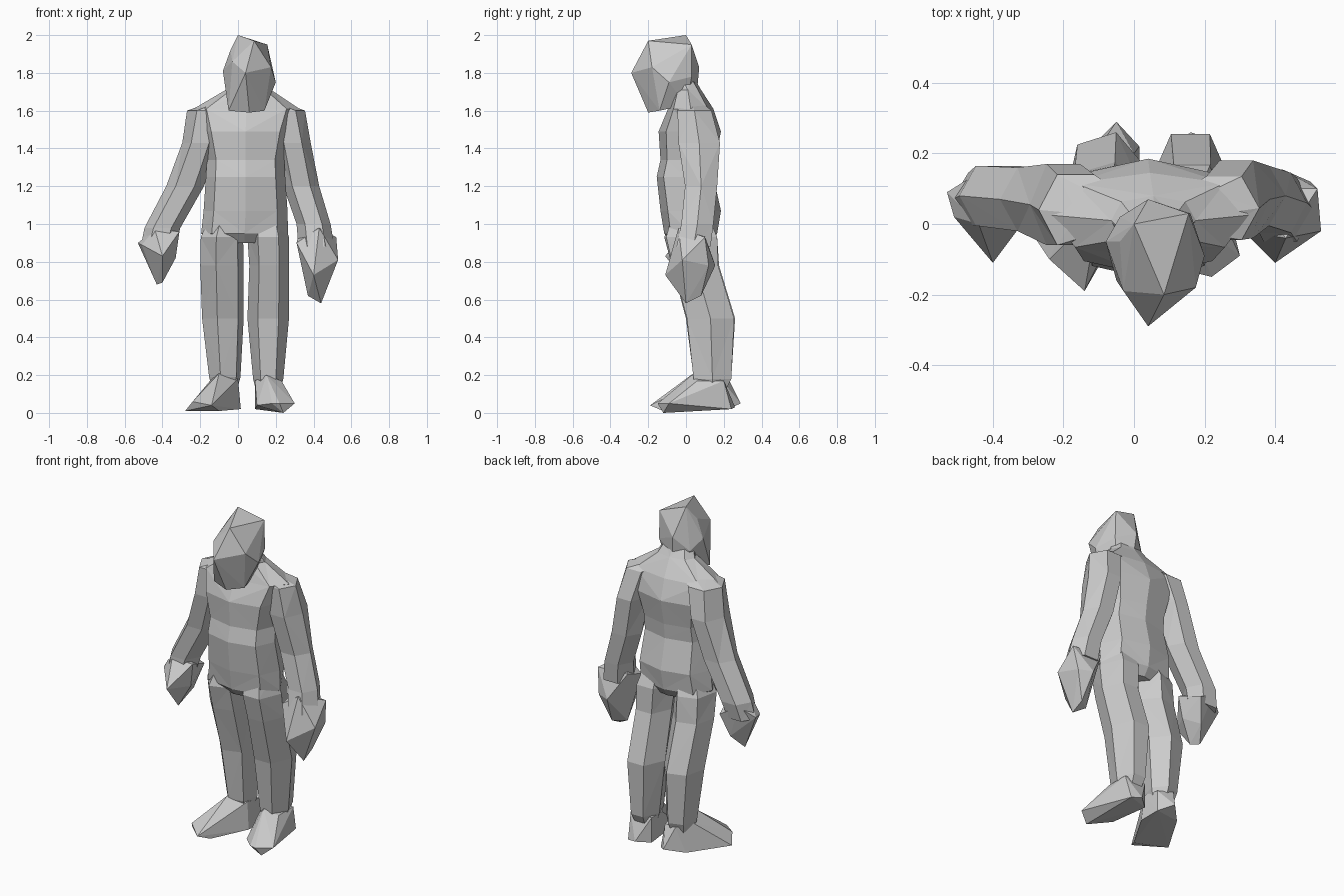
import bpy, bmesh, math


def finish(name, bm):
    bmesh.ops.recalc_face_normals(bm, faces=bm.faces[:])
    me = bpy.data.meshes.new(name)
    bm.to_mesh(me)
    bm.free()
    ob = bpy.data.objects.new(name, me)
    bpy.context.collection.objects.link(ob)
    return ob


def loft(name, sections, sides=6, power=1.0, phase=0.0):
    """Horizontal rings (cx, cy, cz, rx, ry) skinned into a closed faceted tube."""
    bm = bmesh.new()
    angles = [2 * math.pi * i / sides + math.radians(phase) for i in range(sides)]
    fit_x = max(abs(math.cos(a)) for a in angles)
    fit_y = max(abs(math.sin(a)) for a in angles)
    rings = []
    for cx, cy, cz, rx, ry in sections:
        ring = []
        for a in angles:
            c, s = math.cos(a) / fit_x, math.sin(a) / fit_y
            ring.append(bm.verts.new((cx + rx * math.copysign(abs(c) ** power, c),
                                      cy + ry * math.copysign(abs(s) ** power, s), cz)))
        rings.append(ring)
    for k, (lo, hi) in enumerate(zip(rings, rings[1:])):
        for i in range(sides):
            j = (i + 1) % sides
            # alternate the diagonals for an irregular triangulated skin
            if (i + k) % 2:
                bm.faces.new((lo[i], lo[j], hi[j]))
                bm.faces.new((lo[i], hi[j], hi[i]))
            else:
                bm.faces.new((lo[i], lo[j], hi[i]))
                bm.faces.new((lo[j], hi[j], hi[i]))
    bm.faces.new(rings[0])
    bm.faces.new(rings[-1])
    return finish(name, bm)


def hull(name, points):
    bm = bmesh.new()
    for p in points:
        bm.verts.new(p)
    bmesh.ops.convex_hull(bm, input=bm.verts[:])
    loose = [v for v in bm.verts if not v.link_faces]
    bmesh.ops.delete(bm, geom=loose, context='VERTS')
    return finish(name, bm)


# torso: crotch, hips, waist, ribs, chest, shoulders, neck
loft("torso", [
    (0.035, 0.03, 0.90, 0.16, 0.10),
    (0.035, 0.025, 0.95, 0.23, 0.14),
    (0.04, 0.025, 1.07, 0.222, 0.16),
    (0.04, -0.005, 1.25, 0.21, 0.15),
    (0.04, 0.01, 1.34, 0.205, 0.145),
    (0.04, 0.02, 1.49, 0.24, 0.165),
    (0.045, 0.025, 1.61, 0.28, 0.12),
    (0.055, 0.01, 1.71, 0.12, 0.07),
    (0.055, -0.03, 1.78, 0.08, 0.07),
], sides=8, power=0.8)

# head
hull("head", [
    (0.0, 0.0, 2.0), (0.085, -0.2, 1.97), (0.155, 0.03, 1.95), (0.04, 0.07, 1.83),
    (-0.04, -0.05, 1.92), (-0.08, -0.05, 1.81), (-0.05, -0.16, 1.60), (-0.03, -0.19, 1.86),
    (0.04, -0.29, 1.80), (0.06, -0.2, 1.59), (0.14, -0.14, 1.60), (0.20, -0.09, 1.75),
    (0.175, -0.18, 1.83), (0.05, 0.06, 1.72), (0.0, 0.0, 1.63), (0.12, 0.0, 1.63),
    (0.16, 0.03, 1.78), (-0.04, 0.02, 1.75),
])

# arms, hand end last
loft("left_arm", [
    (-0.08, 0.03, 1.64, 0.08, 0.06),
    (-0.165, 0.04, 1.60, 0.105, 0.10),
    (-0.20, 0.055, 1.43, 0.095, 0.115),
    (-0.28, 0.07, 1.20, 0.10, 0.09),
    (-0.40, 0.08, 0.98, 0.095, 0.085),
    (-0.425, 0.07, 0.88, 0.09, 0.075),
])
loft("right_arm", [
    (0.17, 0.03, 1.64, 0.08, 0.06),
    (0.255, 0.045, 1.60, 0.10, 0.09),
    (0.29, 0.07, 1.43, 0.095, 0.11),
    (0.335, 0.08, 1.20, 0.095, 0.085),
    (0.40, 0.06, 1.00, 0.09, 0.085),
    (0.415, 0.04, 0.88, 0.095, 0.09),
])

# hands
hull("left_hand", [
    (-0.53, 0.09, 0.90), (-0.51, 0.02, 0.89), (-0.34, 0.165, 0.90), (-0.31, 0.01, 0.96),
    (-0.33, 0.02, 0.82), (-0.40, -0.11, 0.83), (-0.43, 0.05, 0.68), (-0.40, 0.0, 0.69),
    (-0.38, 0.12, 0.76), (-0.45, 0.14, 0.96), (-0.44, 0.0, 0.97),
])
hull("right_hand", [
    (0.52, 0.10, 0.93), (0.53, -0.02, 0.81), (0.50, 0.12, 0.78), (0.42, 0.155, 0.78),
    (0.40, -0.11, 0.73), (0.31, -0.02, 0.90), (0.32, 0.10, 0.94), (0.44, 0.0, 0.58),
    (0.37, 0.03, 0.62), (0.44, 0.08, 0.62), (0.43, -0.04, 0.98),
])

# legs, ankle first; the left one is turned outward
loft("left_leg", [
    (-0.07, 0.14, 0.10, 0.06, 0.06),
    (-0.07, 0.14, 0.19, 0.083, 0.10),
    (-0.08, 0.13, 0.50, 0.11, 0.13),
    (-0.085, 0.05, 0.78, 0.115, 0.125),
    (-0.085, 0.025, 0.93, 0.112, 0.14),
    (-0.06, 0.02, 1.06, 0.08, 0.09),
], phase=15)
loft("right_leg", [
    (0.16, 0.14, 0.10, 0.06, 0.06),
    (0.16, 0.14, 0.18, 0.08, 0.10),
    (0.16, 0.13, 0.50, 0.11, 0.125),
    (0.165, 0.05, 0.78, 0.105, 0.12),
    (0.16, 0.03, 0.93, 0.11, 0.135),
    (0.15, 0.02, 1.06, 0.08, 0.09),
])

# feet
hull("left_foot", [
    (-0.28, -0.04, 0.01), (-0.24, -0.10, 0.06), (-0.14, -0.19, 0.04), (-0.10, -0.12, 0.01),
    (0.015, 0.08, 0.02), (-0.05, 0.29, 0.05), (0.015, 0.22, 0.02), (-0.14, 0.20, 0.02),
    (-0.10, 0.04, 0.21), (-0.14, 0.14, 0.18), (-0.09, 0.23, 0.17), (0.0, 0.20, 0.16),
    (0.0, 0.09, 0.18),
])
hull("right_foot", [
    (0.24, -0.12, 0.0), (0.30, -0.09, 0.05), (0.22, -0.15, 0.05), (0.18, -0.14, 0.05),
    (0.10, -0.06, 0.04), (0.09, 0.20, 0.02), (0.22, 0.24, 0.02), (0.16, 0.26, 0.03),
    (0.15, 0.03, 0.20), (0.23, 0.06, 0.17), (0.23, 0.20, 0.17), (0.09, 0.20, 0.17),
    (0.09, 0.10, 0.17),
])
